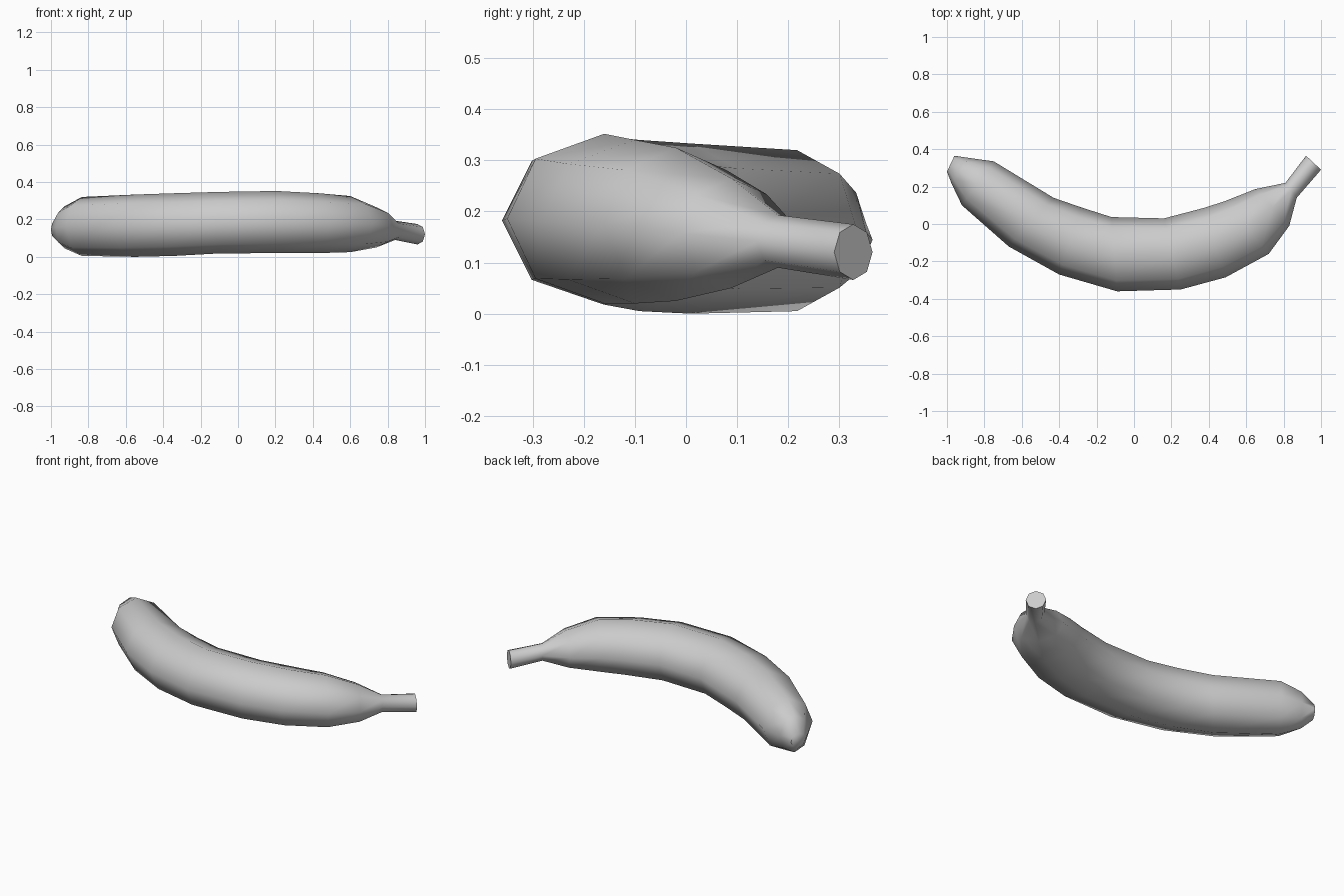
import bpy, bmesh
from math import sin, cos, pi
from mathutils import Vector

if "Cube" in bpy.data.objects:
    bpy.data.objects.remove(bpy.data.objects["Cube"])

SIDES = 8
# Cross-sections from blossom tip to stem: outer x, y, inner x, y, bottom z, top z
SECTIONS = [
    (-1.00, 0.28, -0.96, 0.365, 0.10, 0.19),
    (-0.975, 0.215, -0.88, 0.353, 0.045, 0.27),
    (-0.92, 0.10, -0.75, 0.335, 0.005, 0.32),
    (-0.67, -0.12, -0.43, 0.14, 0.00, 0.333),
    (-0.40, -0.27, -0.28, 0.088, 0.005, 0.34),
    (-0.09, -0.36, -0.12, 0.037, 0.018, 0.347),
    (0.25, -0.35, 0.16, 0.03, 0.02, 0.352),
    (0.49, -0.285, 0.37, 0.085, 0.02, 0.34),
    (0.72, -0.16, 0.48, 0.12, 0.025, 0.325),
    (0.83, -0.01, 0.65, 0.187, 0.05, 0.265),
    (0.87, 0.14, 0.81, 0.22, 0.09, 0.193),
    (1.00, 0.29, 0.92, 0.365, 0.066, 0.175),
]


def ring(bm, ox, oy, ix, iy, z0, z1):
    """Octagonal section spanning outer to inner edge and bottom to top."""
    outer, inner = Vector((ox, oy, 0)), Vector((ix, iy, 0))
    mid, half = (outer + inner) / 2, (outer - inner) / 2
    verts = []
    for k in range(SIDES):
        a = 2 * pi * k / SIDES
        p = mid + half * cos(a)
        p.z = (z0 + z1) / 2 + (z1 - z0) / 2 * sin(a)
        verts.append(bm.verts.new(p))
    return verts


# Banana body with tip and stem, lofted through the sections
bm = bmesh.new()
rings = [ring(bm, *s) for s in SECTIONS]
for a, b in zip(rings, rings[1:]):
    for k in range(SIDES):
        n = (k + 1) % SIDES
        bm.faces.new((a[k], a[n], b[n], b[k]))
# Tip and stem end caps
bm.faces.new(rings[0])
bm.faces.new(rings[-1])
bmesh.ops.recalc_face_normals(bm, faces=bm.faces)

mesh = bpy.data.meshes.new("banana")
bm.to_mesh(mesh)
bm.free()
banana = bpy.data.objects.new("banana", mesh)
bpy.context.collection.objects.link(banana)

# Smooth skin, crisp cut at the stem
bpy.context.view_layer.objects.active = banana
banana.select_set(True)
bpy.ops.object.shade_smooth_by_angle(angle=1.15)
